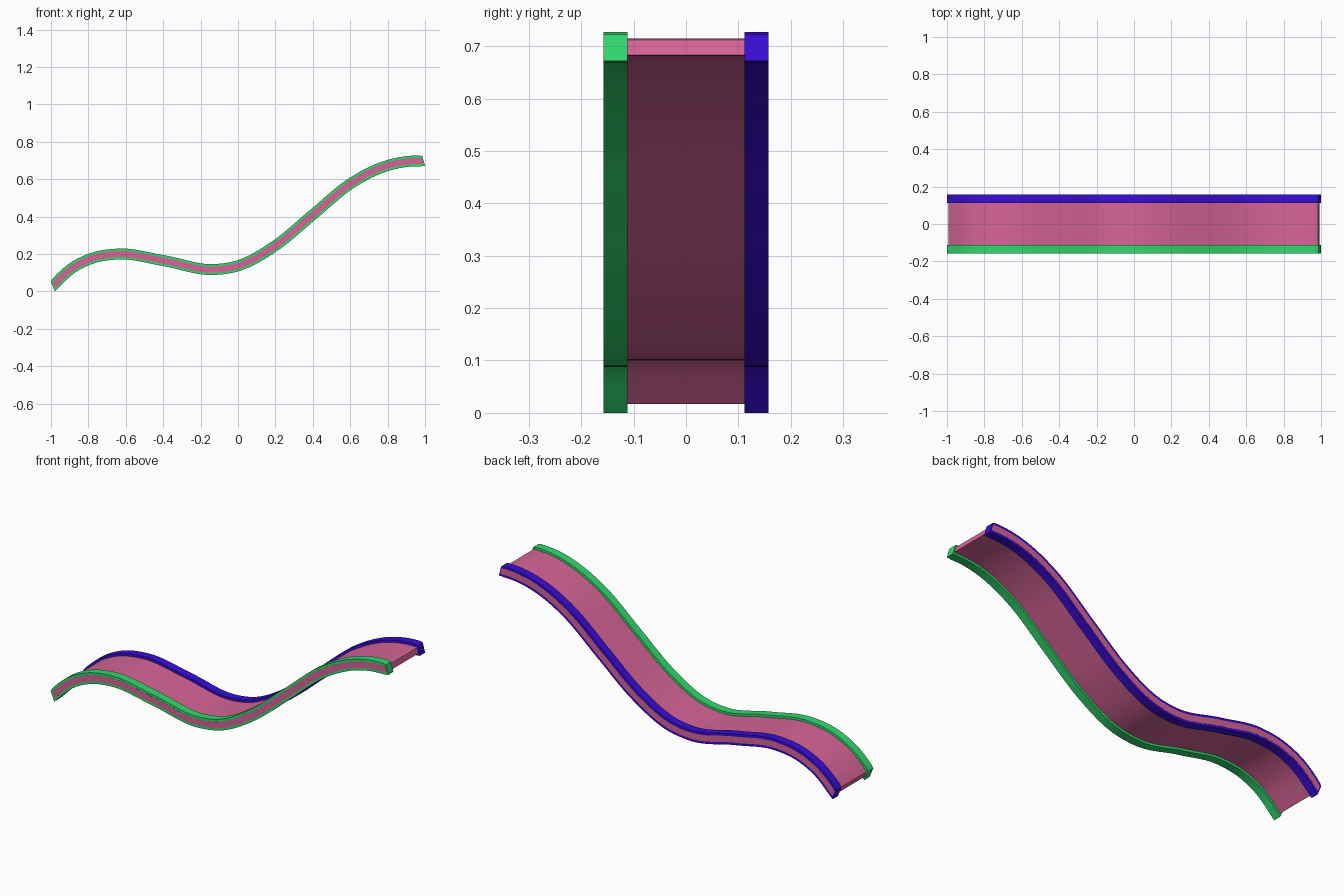
import bpy, math
from mathutils import Vector

if "Cube" in bpy.data.objects:
    bpy.data.objects.remove(bpy.data.objects["Cube"])

# Wavy centre line seen from the front (x, z)
PATH = [(-0.99, 0.026), (-0.9, 0.115), (-0.8, 0.17), (-0.64, 0.2), (-0.4, 0.165),
        (-0.13, 0.117), (0.0, 0.137), (0.2, 0.245), (0.4, 0.41), (0.6, 0.575),
        (0.8, 0.673), (0.993, 0.697)]
STEPS = 96


def slope(i):
    """Slope of the parabola through three neighbouring path points."""
    j = min(max(i, 1), len(PATH) - 2)
    (xa, za), (xb, zb), (xc, zc) = PATH[j - 1:j + 2]
    d1, d2 = (zb - za) / (xb - xa), (zc - zb) / (xc - xb)
    curve = (d2 - d1) / (xc - xa)
    return d1 + curve * (2 * PATH[i][0] - xa - xb)


SLOPES = [slope(i) for i in range(len(PATH))]


def height(x):
    i = 0
    while i < len(PATH) - 2 and x > PATH[i + 1][0]:
        i += 1
    (x0, z0), (x1, z1) = PATH[i], PATH[i + 1]
    h = x1 - x0
    t = (x - x0) / h
    return ((2*t**3 - 3*t**2 + 1) * z0 + (t**3 - 2*t**2 + t) * h * SLOPES[i]
            + (3*t**2 - 2*t**3) * z1 + (t**3 - t**2) * h * SLOPES[i + 1])


def material(name, rgb):
    m = bpy.data.materials.new(name)
    m.diffuse_color = (*rgb, 1)
    m.use_nodes = True
    m.node_tree.nodes["Principled BSDF"].inputs["Base Color"].default_value = m.diffuse_color
    return m


def ribbon(name, y0, y1, half, trim, mat):
    """Sweep a rectangular section along the centre line."""
    start, end = PATH[0][0] + trim, PATH[-1][0] - trim
    verts, faces = [], []
    for i in range(STEPS + 1):
        x = start + (end - start) * i / STEPS
        z = height(x)
        s = (height(x + 0.001) - height(x - 0.001)) / 0.002
        n = Vector((-s, 1)).normalized() * half
        # the cut ends lean slightly
        if i == 0:
            n = Vector((-0.37, 0.9)) * half
        elif i == STEPS:
            n = Vector((-0.24, 0.88)) * half
        for y, k in ((y0, -1), (y1, -1), (y1, 1), (y0, 1)):
            verts.append((x + k * n.x, y, z + k * n.y))
    for i in range(STEPS):
        a = 4 * i
        for k in range(4):
            l = (k + 1) % 4
            faces.append((a + k, a + l, a + 4 + l, a + 4 + k))
    last = 4 * STEPS
    faces += [(3, 2, 1, 0), (last, last + 1, last + 2, last + 3)]
    mesh = bpy.data.meshes.new(name)
    mesh.from_pydata(verts, [], faces)
    mesh.flip_normals()
    ob = bpy.data.objects.new(name, mesh)
    bpy.context.collection.objects.link(ob)
    mesh.materials.append(mat)
    # consistent outward normals, smooth along the wave
    bpy.ops.object.select_all(action='DESELECT')
    bpy.context.view_layer.objects.active = ob
    ob.select_set(True)
    bpy.ops.object.mode_set(mode='EDIT')
    bpy.ops.mesh.select_all(action='SELECT')
    bpy.ops.mesh.normals_make_consistent(inside=False)
    bpy.ops.object.mode_set(mode='OBJECT')
    bpy.ops.object.shade_smooth_by_angle(angle=math.radians(30))
    return ob


# Slide bed, its sides showing through the outside of the rails
ribbon("slide_bed", -0.1575, 0.1575, 0.0165, 0.005, material("pink", (0.68, 0.13, 0.31)))

# Side rails
ribbon("front_rail", -0.157, -0.112, 0.029, 0, material("green", (0.032, 0.69, 0.156)))
ribbon("back_rail", 0.112, 0.157, 0.029, 0, material("blue", (0.04, 0.004, 0.66)))
